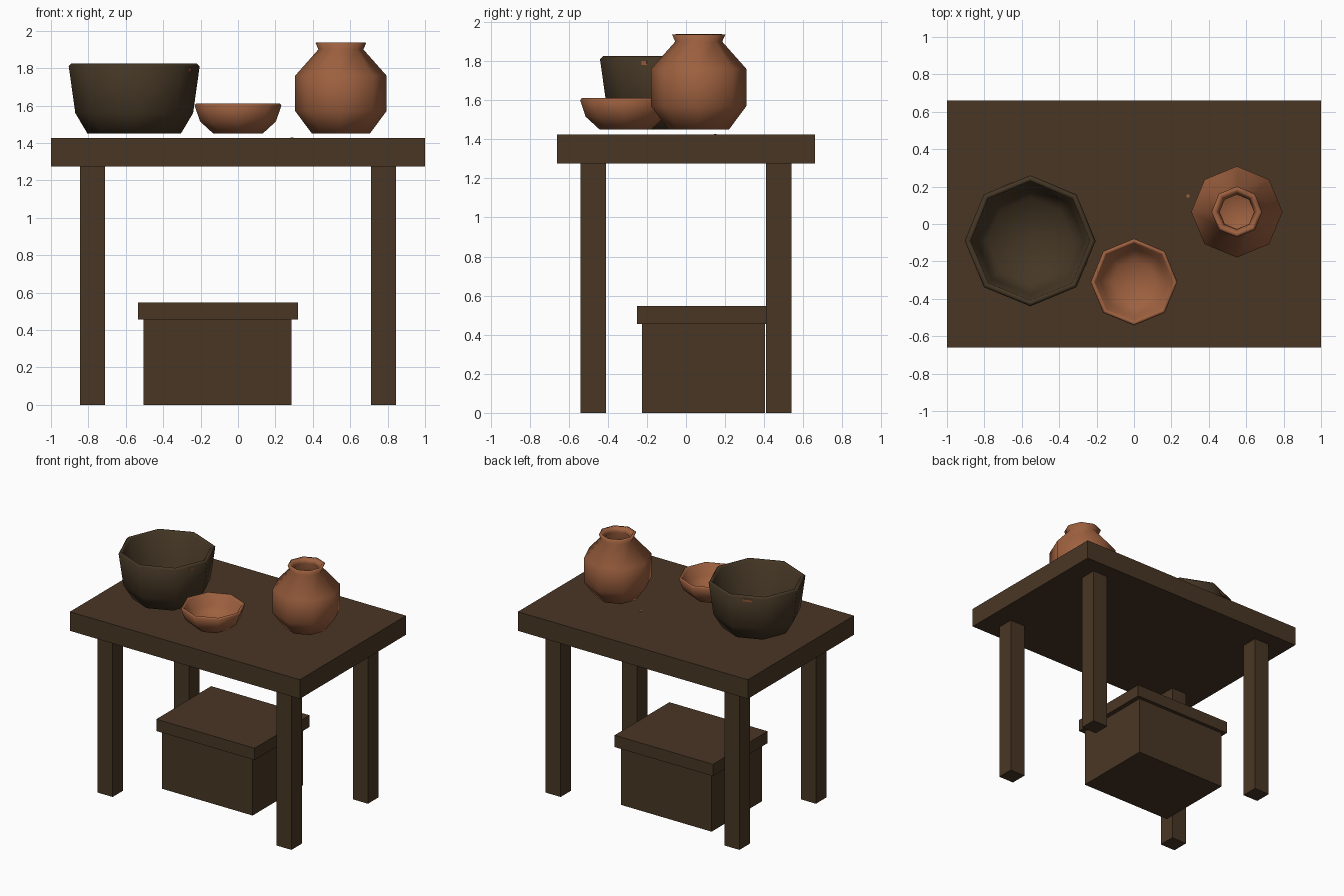
import bpy, bmesh
from math import radians, cos, sin, tau
from mathutils import Matrix

default = bpy.data.objects.get("Cube")
if default:
    bpy.data.objects.remove(default, do_unlink=True)


def material(name, rgb):
    m = bpy.data.materials.new(name)
    m.use_nodes = True
    m.diffuse_color = (*rgb, 1)
    m.node_tree.nodes["Principled BSDF"].inputs["Base Color"].default_value = (*rgb, 1)
    return m


WOOD = material("dark wood", (0.066, 0.037, 0.018))
DARK_CLAY = material("dark clay", (0.058, 0.037, 0.018))
CLAY = material("terracotta", (0.34, 0.118, 0.05))


def finish(name, bm, mat, smooth=False):
    bmesh.ops.recalc_face_normals(bm, faces=bm.faces)
    mesh = bpy.data.meshes.new(name)
    bm.to_mesh(mesh)
    bm.free()
    mesh.materials.append(mat)
    for p in mesh.polygons:
        p.use_smooth = smooth
    ob = bpy.data.objects.new(name, mesh)
    bpy.context.scene.collection.objects.link(ob)
    return ob


def box(name, low, high, mat=WOOD):
    bm = bmesh.new()
    bmesh.ops.create_cube(bm, size=1)
    size = [b - a for a, b in zip(low, high)]
    mid = [(a + b) / 2 for a, b in zip(low, high)]
    bmesh.ops.transform(bm, verts=bm.verts,
                        matrix=Matrix.Translation(mid) @ Matrix.Diagonal((*size, 1)))
    return finish(name, bm, mat)


def vessel(name, x, y, profile, mat, sides=8):
    """Turn a (radius, height) profile, closed at both poles."""
    bm = bmesh.new()
    rings = []
    for r, z in profile:
        if r == 0:
            rings.append([bm.verts.new((x, y, z))] * sides)
        else:
            rings.append([bm.verts.new((x + r * cos(tau * i / sides),
                                        y + r * sin(tau * i / sides), z))
                          for i in range(sides)])
    for a, b in zip(rings, rings[1:]):
        for i in range(sides):
            j = (i + 1) % sides
            corners = list(dict.fromkeys((a[i], a[j], b[j], b[i])))
            bm.faces.new(corners)
    return finish(name, bm, mat, smooth=True)


# Table
box("table_top", (-1, -0.66, 1.275), (1, 0.66, 1.425))
for side, sx in (("left", 1), ("right", -1)):
    for end, sy in (("front", -1), ("back", 1)):
        cx, cy, h = sx * 0.778, sy * 0.475, 0.066
        box(f"{end}_{side}_leg", (cx - h, cy - h, 0), (cx + h, cy + h, 1.275))

# Storage box under the table
box("chest_body", (-0.505, -0.225, 0), (0.285, 0.403, 0.455))
box("chest_lid", (-0.535, -0.25, 0.455), (0.32, 0.43, 0.548))

# Vessels on the table
BASE = 1.45
BX, BY = -0.555, -0.09
vessel("large_bowl", BX, BY,
       [(0, BASE), (0.25, BASE), (0.315, 1.56), (0.35, 1.81), (0.335, 1.825),
        (0.318, 1.81), (0.288, 1.57), (0.23, 1.48), (0, 1.475)], DARK_CLAY)
vessel("small_bowl", 0, -0.31,
       [(0, BASE), (0.132, BASE), (0.203, 1.515), (0.232, 1.6), (0.222, 1.612),
        (0.208, 1.6), (0.18, 1.525), (0.115, 1.475), (0, 1.468)], CLAY)
vessel("vase", 0.55, 0.065,
       [(0, BASE), (0.155, BASE), (0.244, 1.57), (0.244, 1.76), (0.12, 1.9),
        (0.136, 1.935), (0.115, 1.938), (0.092, 1.9), (0.215, 1.75),
        (0.215, 1.58), (0.14, 1.48), (0, 1.475)], CLAY)

# Small clay marks just below the bowl rim, and a loose chip
for name, angle, width in (("front_mark", -22.5, 0.03), ("back_mark", 112.5, 0.07)):
    mark = box(name, (-0.004, -width / 2, -0.01), (0.004, width / 2, 0.01), CLAY)
    a = radians(angle)
    mark.location = (BX + 0.322 * cos(a), BY + 0.322 * sin(a), 1.79)
    mark.rotation_euler = (0, radians(8), a)
box("clay_chip", (0.28, 0.142, 1.425), (0.297, 0.157, 1.428), CLAY)
